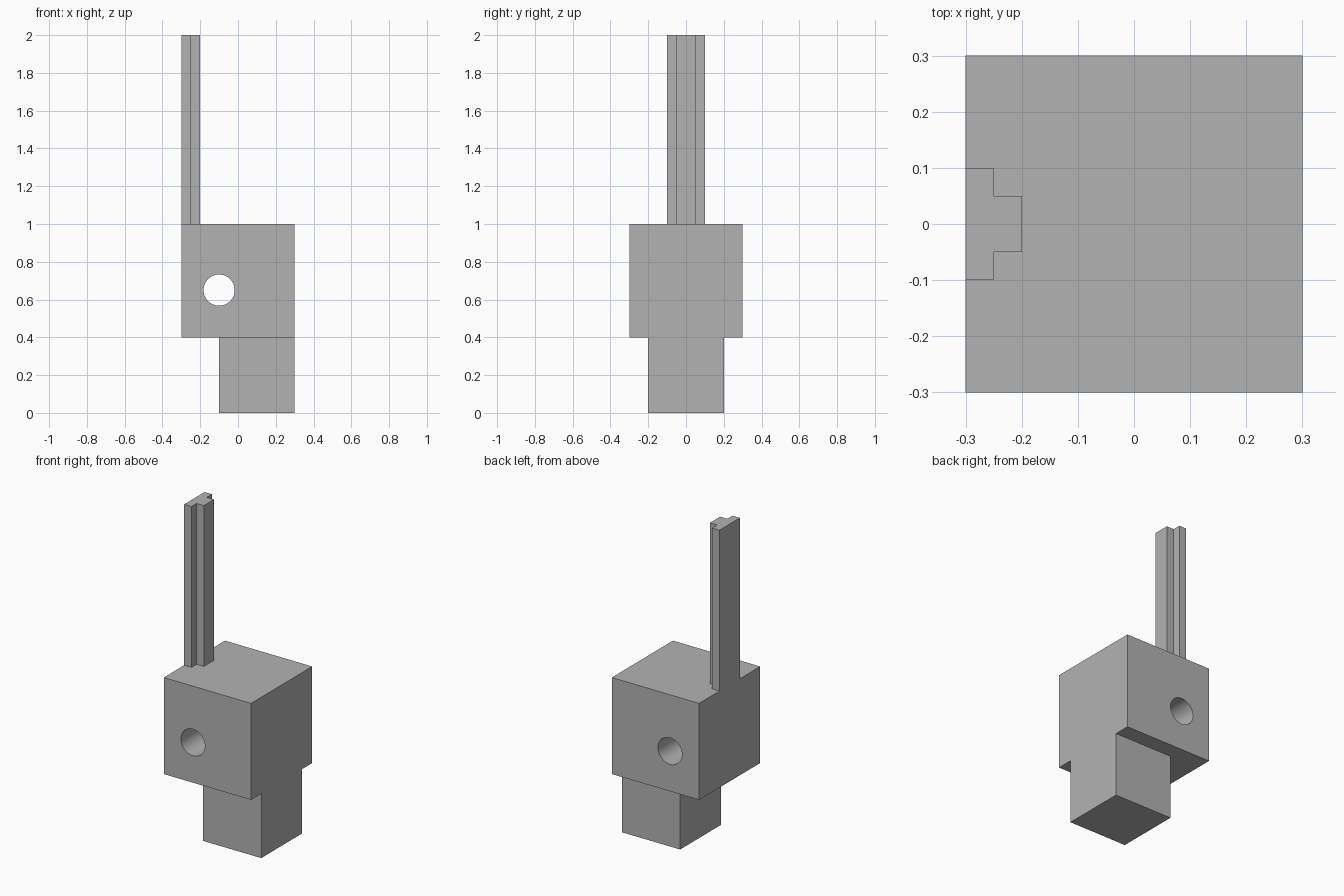
import bpy
import bmesh
import math
from mathutils import Matrix

if "Cube" in bpy.data.objects:
    bpy.data.objects.remove(bpy.data.objects["Cube"], do_unlink=True)

# Single plain grey
GREY = (0.45, 0.45, 0.45, 1.0)
grey = bpy.data.materials.new("plain grey")
grey.use_nodes = True
grey.diffuse_color = GREY
grey.node_tree.nodes["Principled BSDF"].inputs["Base Color"].default_value = GREY


def add_object(name, bm):
    bmesh.ops.recalc_face_normals(bm, faces=bm.faces[:])
    mesh = bpy.data.meshes.new(name)
    bm.to_mesh(mesh)
    bm.free()
    mesh.materials.append(grey)
    obj = bpy.data.objects.new(name, mesh)
    bpy.context.collection.objects.link(obj)
    return obj


def prism(name, outline, bottom, top):
    """Extrude an (x, y) outline upward."""
    bm = bmesh.new()
    face = bm.faces.new([bm.verts.new((x, y, bottom)) for x, y in outline])
    new = bmesh.ops.extrude_face_region(bm, geom=[face])["geom"]
    verts = [v for v in new if isinstance(v, bmesh.types.BMVert)]
    bmesh.ops.translate(bm, verts=verts, vec=(0, 0, top - bottom))
    return add_object(name, bm)


def rectangle(x0, x1, half_y):
    return [(x0, -half_y), (x1, -half_y), (x1, half_y), (x0, half_y)]


def combine(target, other, operation):
    """Apply a boolean, then discard the helper."""
    mod = target.modifiers.new(operation.lower(), "BOOLEAN")
    mod.operation = operation
    mod.solver = "EXACT"
    mod.object = other
    other.hide_render = True
    bpy.context.view_layer.objects.active = target
    bpy.ops.object.modifier_apply(modifier=mod.name)
    bpy.data.objects.remove(other, do_unlink=True)


# Main block, with the foot flush to its left side
block = prism("block_with_foot_and_post", rectangle(-0.3, 0.3, 0.3), 0.4, 1.0)
foot = prism("foot", rectangle(-0.1, 0.3, 0.2), 0.0, 0.4)
combine(block, foot, "UNION")

# Stepped post, flush with the right side
half = [(-0.2, 0.05), (-0.25, 0.05), (-0.25, 0.1), (-0.3, 0.1)]
outline = half + [(x, -y) for x, y in reversed(half)]
post = prism("post", outline, 1.0, 2.0)
combine(block, post, "UNION")

# Round hole from front to back
bm = bmesh.new()
bmesh.ops.create_cone(
    bm, cap_ends=True, segments=64, radius1=0.0825, radius2=0.0825, depth=1.0,
    matrix=Matrix.Translation((-0.1, 0, 0.65)) @ Matrix.Rotation(math.pi / 2, 4, "X"))
combine(block, add_object("hole_cutter", bm), "DIFFERENCE")

# Smooth hole wall, sharp corners
bpy.ops.object.select_all(action="DESELECT")
block.select_set(True)
bpy.context.view_layer.objects.active = block
bpy.ops.object.shade_smooth_by_angle(angle=math.radians(30))
